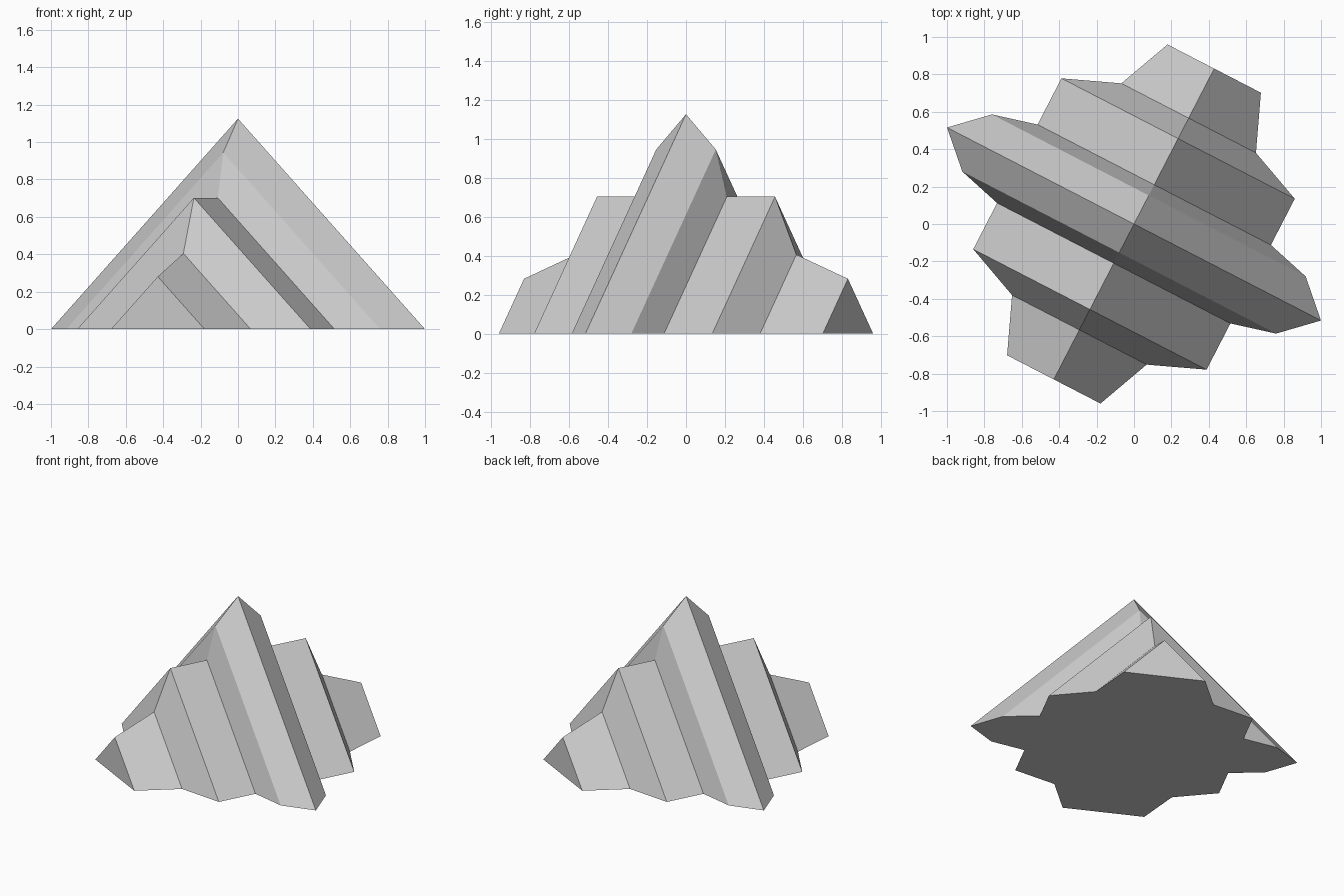
import bpy, bmesh, math
from mathutils import Matrix

cube = bpy.data.objects.get("Cube")
if cube:
    bpy.data.objects.remove(cube, do_unlink=True)

# Single grey material
grey = bpy.data.materials.new("light_grey")
grey.use_nodes = True
colour = (0.6, 0.6, 0.6, 1)
grey.diffuse_color = colour
grey.node_tree.nodes["Principled BSDF"].inputs["Base Color"].default_value = colour

# Ridge profile: distance from the centre and ridge height, mirrored front to back
half = [(0, 1.125), (0.172, 0.944), (0.236, 0.702), (0.514, 0.702),
        (0.637, 0.405), (0.935, 0.281)]
profile = [(-d, h) for d, h in reversed(half[1:])] + half

# Each section is a right-angled gable whose half width equals its height
bm = bmesh.new()
sections = [[bm.verts.new(p) for p in ((-h, d, 0), (0, d, h), (h, d, 0))]
            for d, h in profile]
for a, b in zip(sections, sections[1:]):
    for i in range(3):
        j = (i + 1) % 3
        bm.faces.new((a[i], a[j], b[j], b[i]))
for end in (sections[0], sections[-1]):
    bm.faces.new(end)
bmesh.ops.recalc_face_normals(bm, faces=bm.faces)

# Turn the whole body on its base
bm.transform(Matrix.Rotation(math.radians(-27.3), 4, "Z"))

mesh = bpy.data.meshes.new("stepped_gable_roof")
bm.to_mesh(mesh)
bm.free()
mesh.materials.append(grey)
roof = bpy.data.objects.new("stepped_gable_roof", mesh)
bpy.context.collection.objects.link(roof)
